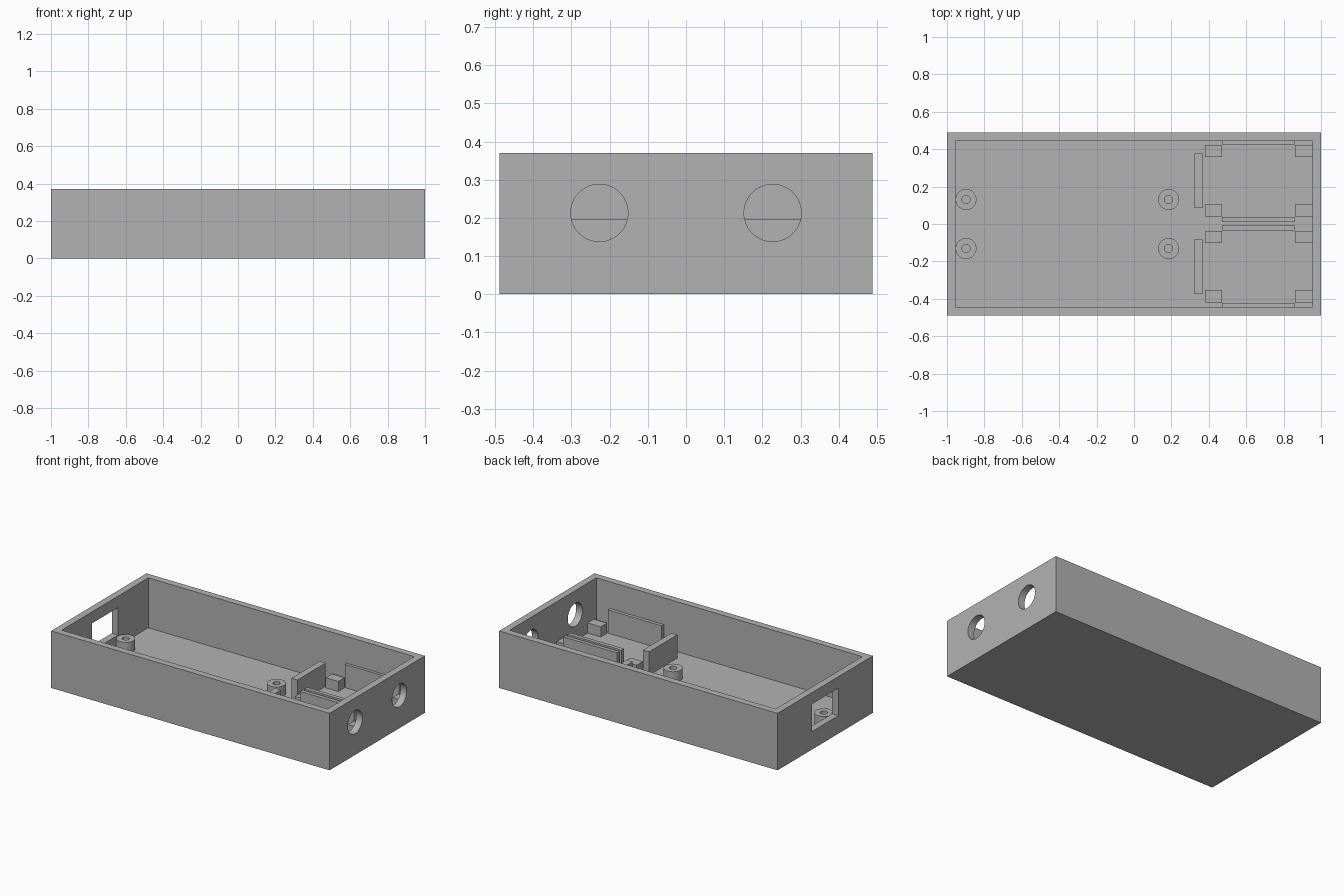
import bpy
import bmesh
from mathutils import Matrix, Vector

cube = bpy.data.objects.get("Cube")
if cube:
    bpy.data.objects.remove(cube, do_unlink=True)

grey = bpy.data.materials.new("plain grey")
grey.use_nodes = True
colour = (0.45, 0.45, 0.45, 1)
grey.diffuse_color = colour
grey.node_tree.nodes["Principled BSDF"].inputs["Base Color"].default_value = colour


def finish(name, bm):
    mesh = bpy.data.meshes.new(name)
    bm.to_mesh(mesh)
    bm.free()
    mesh.materials.append(grey)
    obj = bpy.data.objects.new(name, mesh)
    bpy.context.collection.objects.link(obj)
    return obj


def box(name, x, y, z):
    """Box from (low, high) pairs on each axis."""
    lo, hi = (Vector(c) for c in zip(x, y, z))
    bm = bmesh.new()
    bmesh.ops.create_cube(bm, size=1)
    bmesh.ops.scale(bm, vec=hi - lo, verts=bm.verts)
    bmesh.ops.translate(bm, vec=(lo + hi) / 2, verts=bm.verts)
    return finish(name, bm)


def cylinder(name, centre, radius, depth, axis="Z"):
    turn = Matrix.Rotation(1.570796, 4, "Y") if axis == "X" else Matrix()
    bm = bmesh.new()
    bmesh.ops.create_cone(bm, cap_ends=True, segments=48, radius1=radius, radius2=radius,
                          depth=depth, matrix=Matrix.Translation(centre) @ turn)
    return finish(name, bm)


def cut(obj, cutter):
    mod = obj.modifiers.new("cut", "BOOLEAN")
    mod.operation = "DIFFERENCE"
    mod.solver = "EXACT"
    mod.object = cutter
    cutter.hide_render = True
    cutter.hide_set(True)


def apply_cuts(obj, cutters):
    """Cut, bake the result, drop the cutters and keep sharp edges sharp."""
    for c in cutters:
        cut(obj, c)
    bpy.ops.object.select_all(action="DESELECT")
    bpy.context.view_layer.objects.active = obj
    obj.select_set(True)
    for mod in list(obj.modifiers):
        bpy.ops.object.modifier_apply(modifier=mod.name)
    bpy.ops.object.shade_smooth_by_angle(angle=0.6)
    for c in cutters:
        bpy.data.objects.remove(c, do_unlink=True)


FLOOR, POST, RAIL, TOP = 0.046, 0.112, 0.197, 0.37
HALF_Y, IN_X, IN_Y = 0.489, 0.955, 0.444

# Open tray with a window at one end and two round ports at the other
tray = box("tray", (-1, 1), (-HALF_Y, HALF_Y), (0, TOP))
cutters = [
    box("cavity_cutter", (-IN_X, IN_X), (-IN_Y, IN_Y), (FLOOR, TOP + 0.1)),
    box("window_cutter", (-1.1, -0.93), (-0.135, 0.135), (0.117, 0.295)),
]
for y in (-0.227, 0.227):
    cutters.append(cylinder("port_cutter", (1, y, 0.213), 0.075, 0.16, "X"))
apply_cuts(tray, cutters)

# Hollow screw posts for the board
for x in (-0.898, 0.185):
    for y in (-0.131, 0.131):
        post = cylinder("screw_post", (x, y, (FLOOR + POST) / 2), 0.056, POST - FLOOR)
        hole = cylinder("hole_cutter", (x, y, 0.1), 0.022, 0.106)
        apply_cuts(post, [hole])

# Two module bays: corner rests, side rails and a back stop
for side, mid in (("right", -0.228), ("left", 0.231)):
    for x in ((0.38, 0.47), (0.86, IN_X)):
        for y in ((-0.191, -0.126), (0.126, 0.191)):
            box(side + "_corner_rest", x, [mid + v for v in y], (FLOOR, POST))
    for y in ((-0.219, -0.194), (0.194, 0.219)):
        span = [max(-IN_Y, min(IN_Y, mid + v)) for v in y]
        box(side + "_side_rail", (0.47, 0.857), span, (FLOOR, RAIL))
    box(side + "_back_stop", (0.323, 0.366), (mid - 0.145, mid + 0.145), (FLOOR, RAIL))
